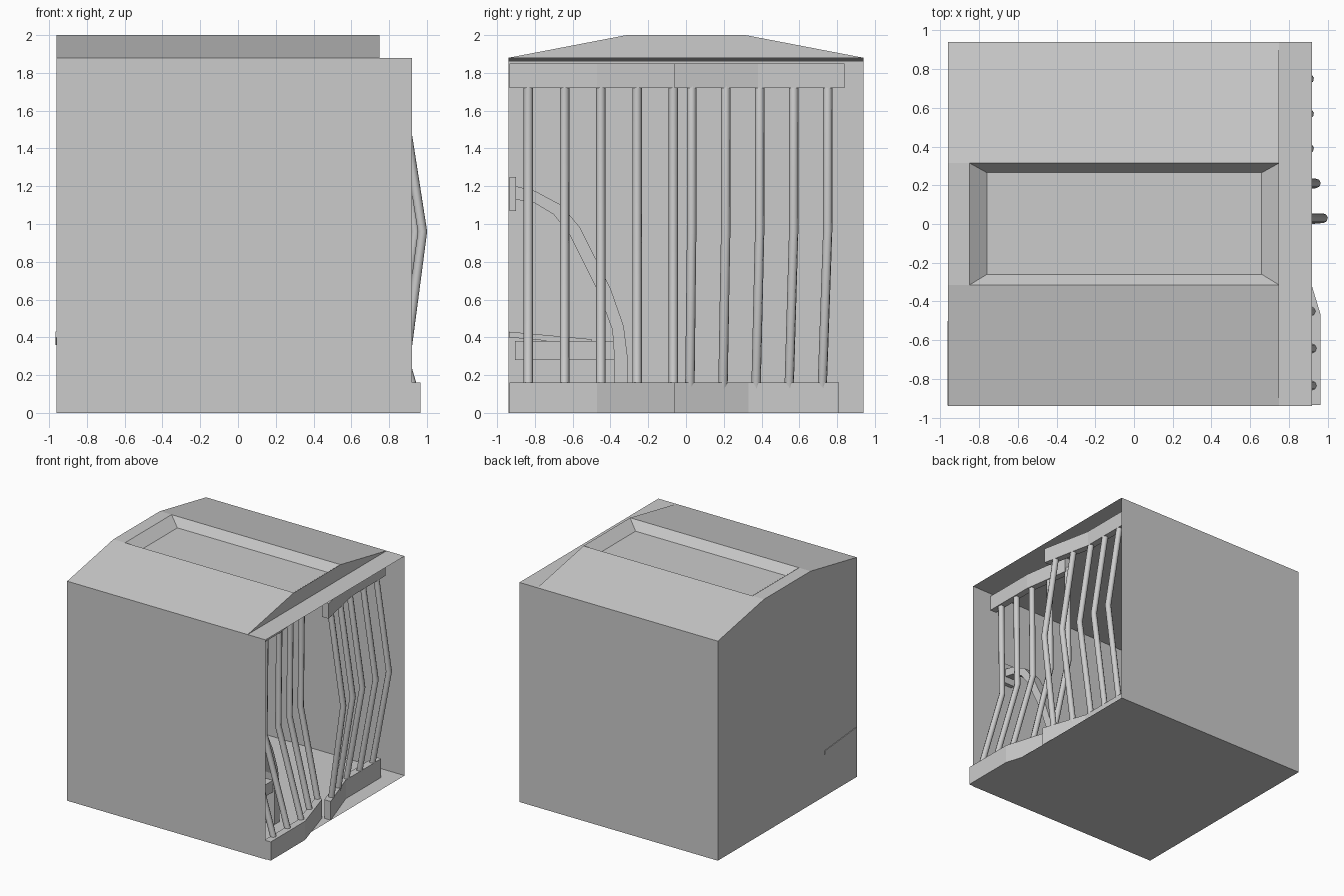
import bpy, bmesh, math

if "Cube" in bpy.data.objects:
    bpy.data.objects.remove(bpy.data.objects["Cube"])


def mesh_object(name, verts, faces, recalc=True):
    me = bpy.data.meshes.new(name)
    me.from_pydata(verts, [], faces)
    if recalc:
        bm = bmesh.new()
        bm.from_mesh(me)
        bmesh.ops.recalc_face_normals(bm, faces=bm.faces)
        bm.to_mesh(me)
        bm.free()
    ob = bpy.data.objects.new(name, me)
    bpy.context.collection.objects.link(ob)
    return ob


def box(name, x0, x1, y0, y1, z0, z1, drop=0.0):
    # drop lowers the +y side, for a slanted slab
    v = [(x, y, z - (drop if y == y1 else 0))
         for x in (x0, x1) for y in (y0, y1) for z in (z0, z1)]
    f = [(0, 1, 3, 2), (4, 6, 7, 5), (0, 4, 5, 1),
         (2, 3, 7, 6), (0, 2, 6, 4), (1, 5, 7, 3)]
    return mesh_object(name, v, f)


def strip(name, left, right, place):
    # Solid band between two matching outlines; place(p, side) gives 3D points
    n = len(left)
    v = [place(p, s) for s in (0, 1) for p in left + right[::-1]]
    m = 2 * n
    f = [(i, (i + 1) % m, (i + 1) % m + m, i + m) for i in range(m)]
    for s in (0, m):
        f += [(s + i, s + i + 1, s + m - 2 - i, s + m - 1 - i) for i in range(n - 1)]
    return mesh_object(name, v, f)


X0, X1, XR, Y, Z = -0.96, 0.92, 0.75, 0.94, 1.88

# Cell walls, floor and ceiling, open on the right side
mesh_object("cell_shell",
            [(X0, -Y, 0), (X1, -Y, 0), (X1, Y, 0), (X0, Y, 0),
             (X0, -Y, Z), (X1, -Y, Z), (X1, Y, Z), (X0, Y, Z)],
            [(0, 3, 2, 1), (0, 1, 5, 4), (2, 3, 7, 6), (3, 0, 4, 7)], False)
mesh_object("ceiling", [(X0, -Y, 1.86), (X1, -Y, Z), (X1, Y, Z), (X0, Y, 1.86)],
            [(3, 2, 1, 0)], False)
mesh_object("roof_ledge", [(XR, -Y, Z), (X1, -Y, Z), (X1, Y, Z), (XR, Y, Z)],
            [(0, 1, 2, 3)], False)

# Roof with sloped sides and a recessed skylight
h = 0.315
mesh_object("roof",
            [(X0, -Y, Z), (X0, -h, 2), (X0, h, 2), (X0, Y, Z),
             (XR, -Y, Z), (XR, -h, 2), (XR, h, 2), (XR, Y, Z),
             (-0.85, -h, 2), (-0.85, h, 2),
             (-0.76, -0.26, 1.93), (-0.76, 0.265, 1.93),
             (0.66, 0.265, 1.93), (0.66, -0.26, 1.93)],
            [(0, 1, 2, 3)[::-1], (4, 7, 6, 5)[::-1], (0, 4, 5, 8, 1), (3, 2, 9, 6, 7),
             (1, 8, 9, 2), (8, 10, 11, 9), (9, 11, 12, 6),
             (6, 12, 13, 5), (5, 13, 10, 8), (10, 13, 12, 11)], False)


# Bent rails holding the bars: outer face points in plan
def rail(name, pts, z0, z1, depth=0.06):
    inner = [(x - depth, y) for x, y in pts]
    strip(name, pts, inner, lambda p, s: (p[0], p[1], z1 if s else z0))


rails = {
    "front": ([(0.965, -0.935), (0.965, -0.47), (0.84, -0.06)],
              [(0.74, -0.935), (0.74, -0.47), (0.68, -0.06)]),
    "back": ([(0.92, -0.06), (0.79, 0.33), (0.79, 0.81)],
             [(0.90, -0.06), (0.81, 0.38), (0.81, 0.84)]),
}
for key, (low, high) in rails.items():
    rail(key + "_bottom_rail", low, 0.0, 0.16)
    rail(key + "_top_rail", high, 1.72, 1.85)


def x_at(pts, y):
    for (xa, ya), (xb, yb) in zip(pts, pts[1:]):
        if y <= yb:
            return xa + (xb - xa) * (y - ya) / (yb - ya) - 0.03
    return pts[-1][0] - 0.03


# Bent bars: front set bows inward, back set bows outward
def bar(name, points, radius=0.025):
    cu = bpy.data.curves.new(name, 'CURVE')
    cu.dimensions = '3D'
    cu.bevel_depth = radius
    cu.bevel_resolution = 2
    cu.use_fill_caps = True
    sp = cu.splines.new('POLY')
    sp.points.add(len(points) - 1)
    for p, co in zip(sp.points, points):
        p.co = (*co, 1)
    bpy.context.collection.objects.link(bpy.data.objects.new(name, cu))


for i in range(5):
    yf = -0.835 + 0.192 * i
    low, high = rails["front"]
    bar(f"front_bar_{i+1}", [(x_at(low, yf), yf, 0.1), (x_at(high, yf) - 0.01, yf, 0.9),
                             (x_at(high, yf), yf, 1.76)])
    yb, yt = 0.02 + 0.175 * i, 0.03 + 0.18 * i
    low, high = rails["back"]
    bar(f"back_bar_{i+1}", [(x_at(low, yb), yb, 0.1),
                            (x_at(high, yt) + 0.125, yt, 0.96),
                            (x_at(high, yt), yt, 1.76)])

# Bunk along the front wall
box("bunk_platform", -0.95, 0.6, -0.905, -0.38, 0.28, 0.38)
box("bunk_blanket", -0.965, 0.57, -0.938, -0.5, 0.40, 0.43, 0.04)

# Curved bunk supports running from the wall to the floor
outer = [(-0.90, 1.20), (-0.80, 1.175), (-0.66, 1.10), (-0.56, 0.98),
         (-0.40, 0.66), (-0.33, 0.46), (-0.31, 0.30), (-0.31, 0.0)]
inner = [(-0.90, 1.13), (-0.80, 1.11), (-0.70, 1.05), (-0.62, 0.95),
         (-0.46, 0.63), (-0.39, 0.44), (-0.38, 0.30), (-0.38, 0.0)]
for name, x in (("right", 0.53), ("left", -0.92)):
    strip(name + "_bunk_support", outer, inner,
          lambda p, s, x=x: (x + 0.08 * s, p[0], p[1]))
    box(name + "_wall_plate", x - 0.01, x + 0.09, -0.935, -0.90, 1.07, 1.25)
